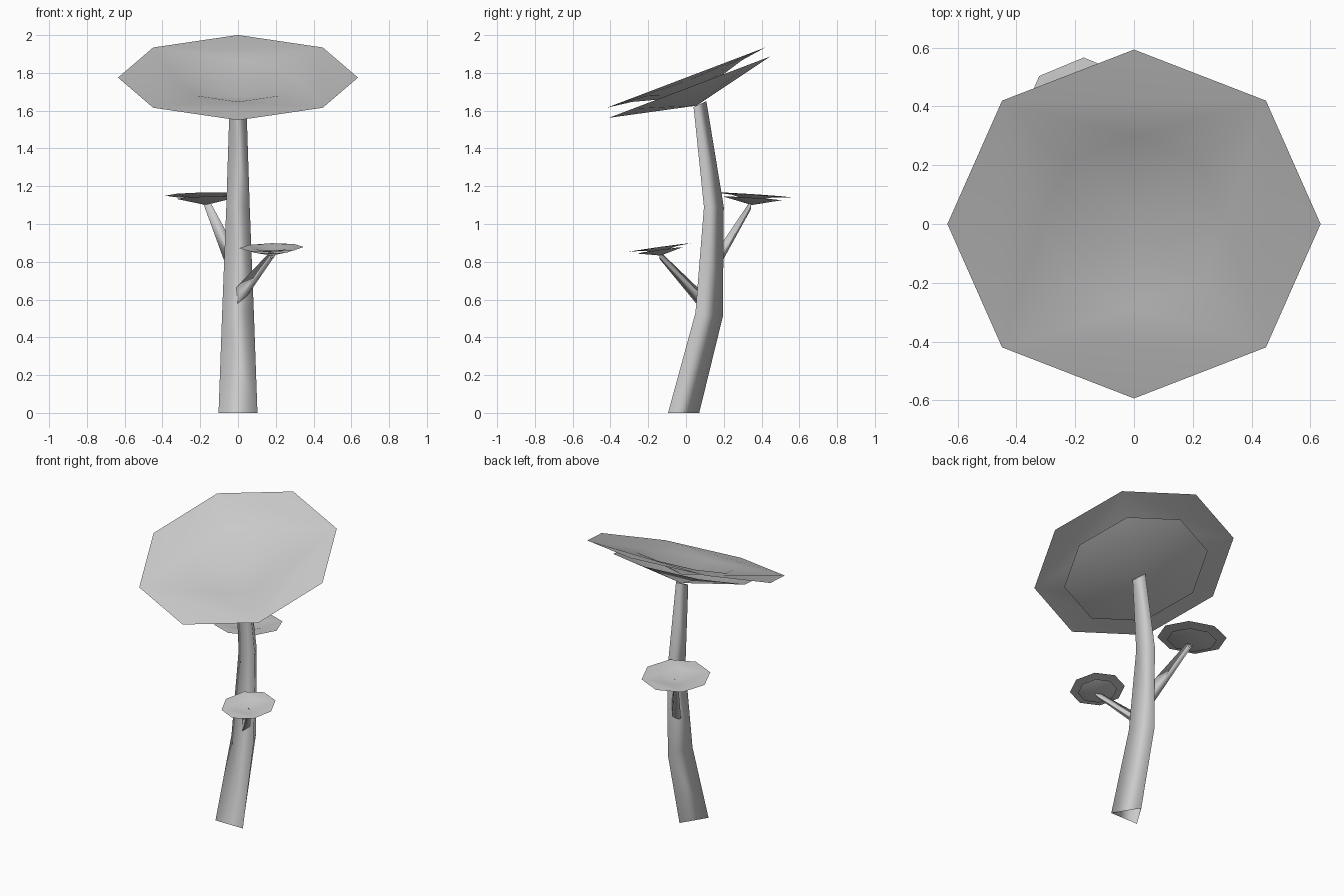
import bpy, bmesh, math
from mathutils import Vector, Matrix

cube = bpy.data.objects.get("Cube")
if cube:
    bpy.data.objects.remove(cube)

# One plain material
grey = bpy.data.materials.new("plain_grey")
grey.use_nodes = True
GREY = (0.6, 0.6, 0.6, 1)
grey.diffuse_color = GREY
grey.node_tree.nodes["Principled BSDF"].inputs["Base Color"].default_value = GREY


def finish(bm, name):
    """Turn a bmesh into a smooth shaded object."""
    mesh = bpy.data.meshes.new(name)
    for f in bm.faces:
        f.smooth = True
    bm.to_mesh(mesh)
    bm.free()
    mesh.materials.append(grey)
    obj = bpy.data.objects.new(name, mesh)
    bpy.context.collection.objects.link(obj)
    return obj


def octagon(bm, radius, z):
    return [bm.verts.new((radius * math.cos(i * math.pi / 4),
                          radius * math.sin(i * math.pi / 4), z)) for i in range(8)]


def upper_dish(name, radius, place):
    """Wide dish: flat flaps at four tips, gentle slope, then a deeper middle."""
    bm = bmesh.new()
    rim = octagon(bm, radius, 0)
    ring = octagon(bm, radius * 0.49, -radius * 0.03)
    low = bm.verts.new((0, 0, -radius * 0.17))
    for i in range(1, 8, 2):
        j, k = (i + 1) % 8, (i + 2) % 8
        for face in ((rim[i], rim[j], rim[k]), (rim[i], rim[k], ring[j]),
                     (rim[i], ring[j], ring[i]), (rim[k], ring[k], ring[j]),
                     (ring[i], ring[j], low), (ring[j], ring[k], low)):
            bm.faces.new(face)
    bm.transform(place)
    finish(bm, name)


def lower_dish(name, radius, place):
    """Smaller eight-sided cone nested below."""
    bm = bmesh.new()
    rim = octagon(bm, radius * 0.72, -radius * 0.085)
    low = bm.verts.new((0, 0, -radius * 0.25))
    for i in range(8):
        bm.faces.new((rim[i], rim[(i + 1) % 8], low))
    bm.transform(place)
    finish(bm, name)


def canopy(name, centre, radius, slope, roll=0):
    place = (Matrix.Translation(centre) @ Matrix.Rotation(math.atan(slope), 4, 'X')
             @ Matrix.Rotation(-roll, 4, 'Y'))
    upper_dish(name + "_upper", radius, place)
    lower_dish(name + "_lower", radius, place)


def skin(name, rings):
    """Open three-sided tube through a list of rings."""
    bm = bmesh.new()
    loops = [[bm.verts.new(p) for p in ring] for ring in rings]
    for a, b in zip(loops, loops[1:]):
        for i in range(3):
            j = (i + 1) % 3
            bm.faces.new((a[i], a[j], b[j], b[i]))
    bmesh.ops.recalc_face_normals(bm, faces=bm.faces)
    finish(bm, name)


def branch(name, base, tip, size, taper, side):
    """Tapered triangular branch, its sharp edge pointing to the given side."""
    section = [Vector((-side * 0.4, 0, -1)), Vector((-side * 0.4, 0, 1)),
               Vector((side * 0.8, 0, 0))]
    skin(name, [[Vector(base) + size * p for p in section],
                [Vector(tip) + size * taper * p for p in section]])


# Trunk: triangular rings given as front y, front z, back y, back z, half width
profile = [(-0.095, 0, 0.07, 0, 0.103),
           (0.05, 0.53, 0.195, 0.51, 0.084),
           (0.095, 1.09, 0.2, 1.09, 0.062),
           (0.04, 1.62, 0.108, 1.65, 0.045)]
skin("trunk", [[(0, by, bz), (w, fy, fz), (-w, fy, fz)]
               for fy, fz, by, bz, w in profile])

# Branches
branch("front_branch", (-0.023, 0.1, 0.575), (0.182, -0.14, 0.836), 0.052, 0.4, 1)
branch("back_branch", (-0.005, 0.13, 0.75), (-0.163, 0.345, 1.104), 0.06, 0.4, -1)

# Leaf canopies
canopy("top_canopy", (0, 0, 1.775), 0.635, 0.38)
canopy("front_canopy", (0.177, -0.14, 0.875), 0.17, 0.14, 0.02)
canopy("back_canopy", (-0.171, 0.352, 1.154), 0.215, -0.065, 0.02)
